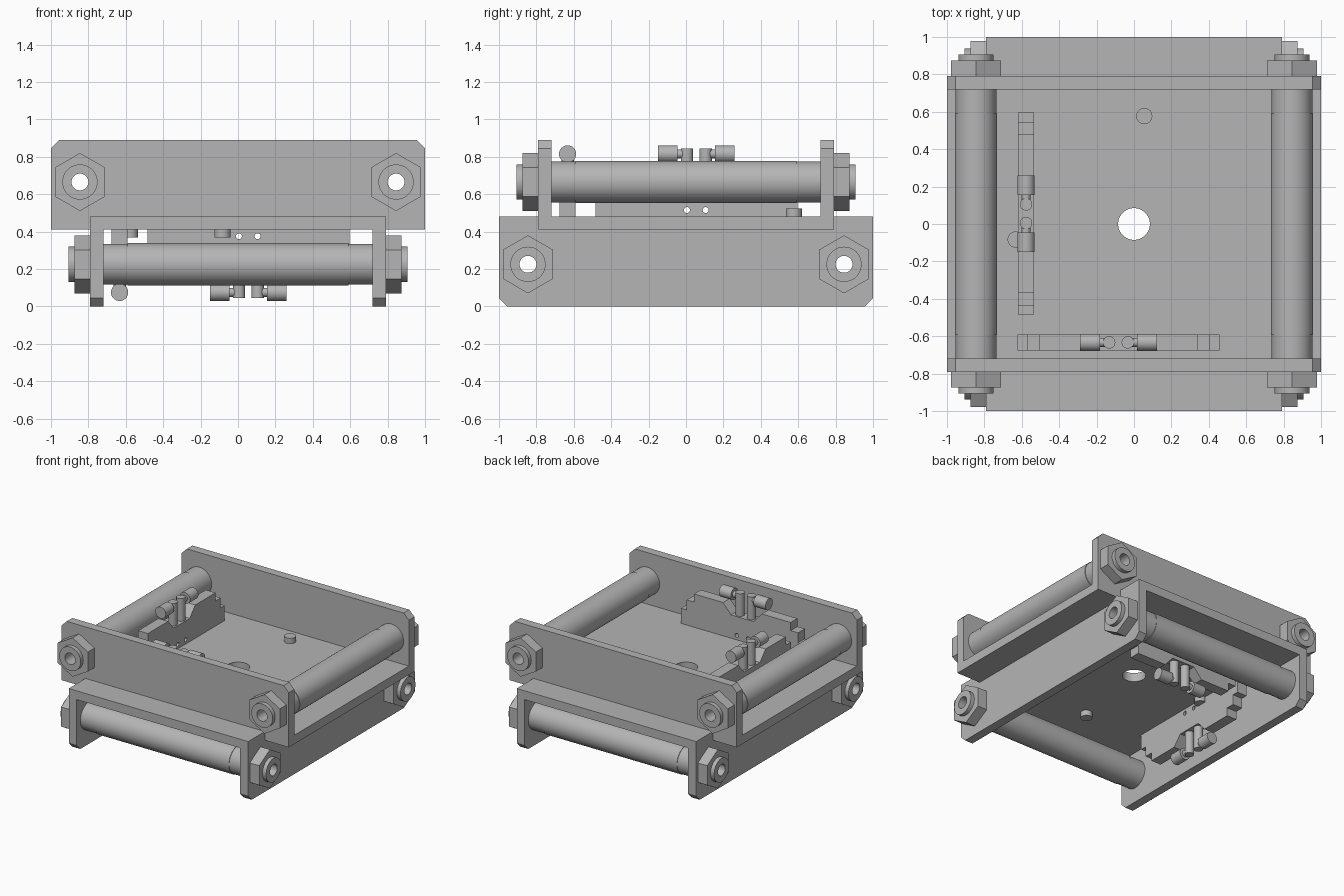
import bpy, bmesh, math
from mathutils import Matrix, Vector

cube = bpy.data.objects.get("Cube")
if cube:
    bpy.data.objects.remove(cube)

GREY = (0.46, 0.46, 0.46, 1)
steel = bpy.data.materials.new("plain grey metal")
steel.use_nodes = True
steel.diffuse_color = GREY
steel.node_tree.nodes["Principled BSDF"].inputs["Base Color"].default_value = GREY

BORE = 0.045      # hole through rollers and nuts
MID = 0.445       # height of the plate's middle
HALF = 0.035      # half plate thickness
REACH = 0.845     # roller distance from centre
LIFT = 0.22       # roller height from the plate's middle


def frame(origin, p, q, t):
    """Matrix whose local x, y, z axes are p, q, t."""
    m = Matrix((p, q, t)).transposed().to_4x4()
    m.translation = origin
    return m


def finish(name, bm, matrix, smooth=False):
    bm.transform(matrix)
    bmesh.ops.remove_doubles(bm, verts=bm.verts, dist=1e-5)
    bmesh.ops.recalc_face_normals(bm, faces=bm.faces)
    mesh = bpy.data.meshes.new(name)
    bm.to_mesh(mesh)
    bm.free()
    mesh.materials.append(steel)
    obj = bpy.data.objects.new(name, mesh)
    bpy.context.collection.objects.link(obj)
    if smooth:
        bpy.ops.object.select_all(action='DESELECT')
        obj.select_set(True)
        bpy.context.view_layer.objects.active = obj
        bpy.ops.object.shade_smooth_by_angle(angle=math.radians(35))
    return obj


def prism(name, outline, t0, t1, matrix):
    """Extrude a closed outline along local z."""
    bm = bmesh.new()
    face = bm.faces.new([bm.verts.new((p, q, t0)) for p, q in outline])
    top = bmesh.ops.extrude_face_region(bm, geom=[face])["geom"]
    bmesh.ops.translate(bm, vec=(0, 0, t1 - t0),
                        verts=[v for v in top if isinstance(v, bmesh.types.BMVert)])
    return finish(name, bm, matrix)


def lathe(name, profile, matrix, sides=48):
    """Turn a closed (radius, height) profile about local z."""
    bm = bmesh.new()
    rings = []
    for i in range(sides):
        a = math.tau * i / sides
        rings.append([bm.verts.new((r * math.cos(a), r * math.sin(a), t)) for r, t in profile])
    n = len(profile)
    for i in range(sides):
        r0, r1 = rings[i], rings[(i + 1) % sides]
        for j in range(n):
            k = (j + 1) % n
            if profile[j][0] or profile[k][0]:
                bm.faces.new((r0[j], r0[k], r1[k], r1[j]))
    return finish(name, bm, matrix, sides > 6)


def rod(name, radius, t0, t1, matrix, sides=32):
    return lathe(name, [(0, t0), (radius, t0), (radius, t1), (0, t1)], matrix, sides)


def tube(name, inner, outer, t0, t1, matrix, sides=48):
    return lathe(name, [(inner, t0), (outer, t0), (outer, t1), (inner, t1)], matrix, sides)


def drill(obj, cutters):
    """Cut holes into obj and drop the cutters."""
    for c in cutters:
        c.hide_render = True
        mod = obj.modifiers.new("hole", 'BOOLEAN')
        mod.operation, mod.object, mod.solver = 'DIFFERENCE', c, 'EXACT'
    bpy.context.view_layer.update()
    deps = bpy.context.evaluated_depsgraph_get()
    mesh = bpy.data.meshes.new_from_object(obj.evaluated_get(deps))
    obj.modifiers.clear()
    obj.data = mesh
    for c in cutters:
        bpy.data.objects.remove(c)


def bracket(name, origin, u, v, h):
    """Stepped clamp bracket running along u, thickness along v, rising along h."""
    m = frame(origin, u, h, v)
    half = [(0.54, HALF), (0.54, 0.155), (0.49, 0.155), (0.49, 0.235), (0.425, 0.235),
            (0.425, 0.3), (0.17, 0.3), (0.1, 0.22)]
    outline = half + [(-p, q) for p, q in reversed(half)]
    body = prism(name + "_bracket", outline, -0.043, 0.043, m)
    drill(body, [rod("cutter", 0.016, -0.1, 0.1, m @ Matrix.Translation((s * 0.05, 0.07, 0)), 20)
                 for s in (-1, 1)])
    # mounting pin poking through the far side of the plate
    rod(name + "_pin", 0.043, -0.078, -0.03, frame(origin, u, v, h))
    for s in (-1, 1):
        rod(name + "_tap_post", 0.033, 0.215, 0.4, frame(origin + u * s * 0.05, u, v, h))
        side = frame(origin + h * 0.37, v, h, u * s)
        rod(name + "_tap_neck", 0.024, 0.05, 0.11, side)
        rod(name + "_tap_barrel", 0.046, 0.1, 0.205, side)


# cross-shaped plate with a central hole
quarter = [(1, 0.79), (0.79, 0.79), (0.79, 1)]
outline = []
for turn in range(4):
    c, s = round(math.cos(turn * math.pi / 2)), round(math.sin(turn * math.pi / 2))
    outline += [(p * c - q * s, p * s + q * c) for p, q in quarter]
base = Matrix.Translation((0, 0, MID))
plate = prism("centre_plate", outline, -HALF, HALF, base)
drill(plate, [rod("cutter", 0.085, -0.2, 0.2, base, 48)])

X, Y, Z = Vector((1, 0, 0)), Vector((0, 1, 0)), Vector((0, 0, 1))
middle = Z * MID

# upper half has rollers along y; lower half hangs below with rollers along x
for half, along, across, up, long_side in (("upper", Y, X, Z, -1), ("lower", X, Y, -Z, 1)):
    for s in (-1, 1):
        # side flange with clipped outer corners
        m = frame(middle, across, up, along * s)
        flange = prism(half + "_flange", [(-1, HALF), (1, HALF), (1, 0.4), (0.955, 0.445),
                                          (-0.955, 0.445), (-1, 0.4)], 0.72, 0.79, m)
        drill(flange, [rod("cutter", BORE, 0.6, 0.9, m @ Matrix.Translation((e * REACH, LIFT, 0)), 48)
                       for e in (-1, 1)])

        # hollow roller with slightly slimmer ends
        axis = middle + across * s * REACH + up * LIFT
        m = frame(axis, up, across, along)
        lathe(half + "_roller", [(BORE, -0.72), (0.109, -0.72), (0.109, -0.59), (0.113, -0.59),
                                 (0.113, 0.59), (0.109, 0.59), (0.109, 0.72), (BORE, 0.72)], m)

        # hex nut and collar on both ends of the roller
        for e in (-1, 1):
            m = frame(axis, up, across, along * e)
            tube(half + "_hex_nut", 0.08, 0.155, 0.79, 0.873, m, 6)
            tube(half + "_collar", BORE, 0.094, 0.79, 0.905, m)

    bracket(half + "_long_side", middle + across * long_side * 0.577 + along * 0.055,
            along, across, up)
    bracket(half + "_short_side", middle - along * 0.633 - across * 0.083, across, along, up)
